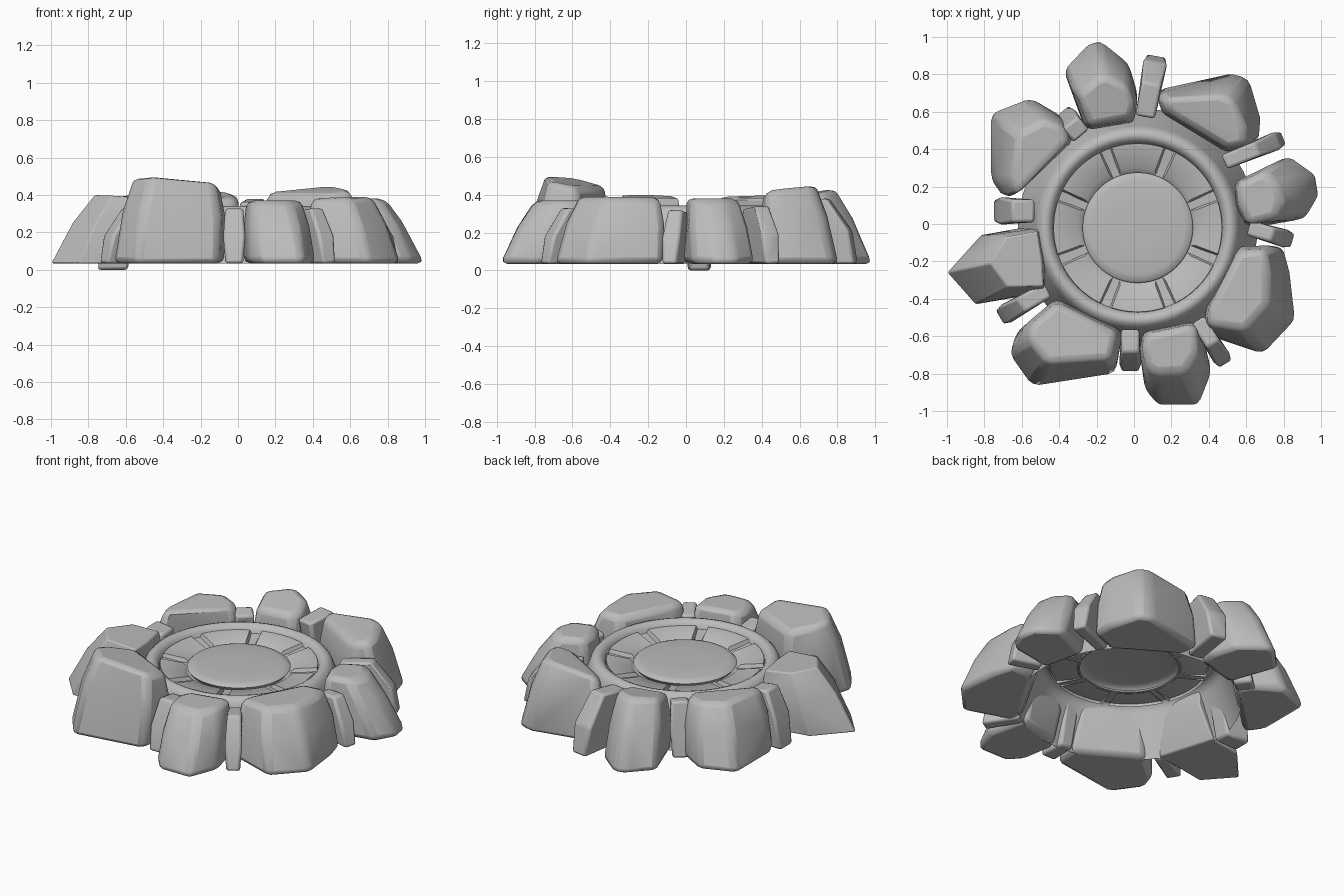
import bpy, bmesh, math
from mathutils import Vector

if "Cube" in bpy.data.objects:
    bpy.data.objects.remove(bpy.data.objects["Cube"], do_unlink=True)

GREY = (0.5, 0.5, 0.5, 1)
stone = bpy.data.materials.new("stone grey")
stone.use_nodes = True
stone.diffuse_color = GREY
stone.node_tree.nodes["Principled BSDF"].inputs["Base Color"].default_value = GREY

HUB = Vector((0.02, -0.02))
BASE = 0.035


def finish(name, bm, angle, bevel=0):
    """Turn a bmesh into a shaded object, with optional bevelled edges."""
    bmesh.ops.recalc_face_normals(bm, faces=bm.faces)
    mesh = bpy.data.meshes.new(name)
    bm.to_mesh(mesh)
    bm.free()
    mesh.materials.append(stone)
    obj = bpy.data.objects.new(name, mesh)
    bpy.context.collection.objects.link(obj)
    if bevel:
        mod = obj.modifiers.new("worn edges", "BEVEL")
        mod.width, mod.segments = bevel, 2
        mod.limit_method, mod.angle_limit = "ANGLE", math.radians(25)
    bpy.ops.object.select_all(action="DESELECT")
    obj.select_set(True)
    bpy.context.view_layer.objects.active = obj
    bpy.ops.object.shade_smooth_by_angle(angle=math.radians(angle))
    return obj


def lathe(name, profile, steps=64):
    """Spin a radius and height profile around the hub axis."""
    bm = bmesh.new()
    verts = [bm.verts.new((HUB.x + r, HUB.y, z)) for r, z in profile]
    edges = [bm.edges.new(pair) for pair in zip(verts, verts[1:])]
    bmesh.ops.spin(bm, geom=verts + edges, cent=(*HUB, 0), axis=(0, 0, 1),
                   angle=math.tau, steps=steps, use_merge=True)
    bmesh.ops.remove_doubles(bm, verts=bm.verts, dist=0.0005)
    return finish(name, bm, 40)


def rock(name, outline, inner_top, outer_top, lean=0.2, bevel=0.035):
    """Hull over an outline whose outer side leans in towards the hub."""
    points = [Vector(p) - HUB for p in outline]
    middle = sum(points, Vector((0, 0))) / len(points)
    near = min(p.length for p in points)
    far = max(p.length for p in points)
    bm = bmesh.new()
    for p in points:
        out = (p.length - near) / (far - near)
        foot = p.normalized() * max(p.length, 0.62)
        waist = p - p.normalized() * out * lean * 0.5
        crown = p - p.normalized() * out * lean
        crown = crown.lerp(middle, 0.1)
        top = inner_top + (outer_top - inner_top) * out
        for flat, z in ((foot, BASE), (waist, top * 0.62), (crown, top)):
            bm.verts.new((*(flat + HUB), z))
    hull = bmesh.ops.convex_hull(bm, input=bm.verts)
    loose = {v for v in hull["geom_interior"] + hull["geom_unused"]
             if isinstance(v, bmesh.types.BMVert)}
    bmesh.ops.delete(bm, geom=list(loose), context="VERTS")
    bmesh.ops.dissolve_limit(bm, angle_limit=0.08, verts=bm.verts, edges=bm.edges)
    return finish(name, bm, 45, bevel)


def wedge(name, start, end, width, height, foot=BASE):
    """Thin stone slab between two ground points, filling a gap."""
    a, b = Vector(start), Vector(end)
    along = (b - a).normalized()
    side = Vector((-along.y, along.x)) * width / 2
    bm = bmesh.new()
    for centre, z, w in ((a + along * 0.06, foot, 0.7), (b, foot, 0.8),
                         (b - along * 0.03, height * 0.55, 1),
                         (a.lerp(b, 0.55), height, 0.8), (a, height * 0.95, 0.8)):
        for s in (-1, 1):
            bm.verts.new((*(centre + side * w * s), z))
    bmesh.ops.convex_hull(bm, input=bm.verts)
    bmesh.ops.dissolve_limit(bm, angle_limit=0.05, verts=bm.verts, edges=bm.edges)
    return finish(name, bm, 45, 0.015)


def sector(name, mid):
    """Raised paving segment in the band between rim and centre disc."""
    bm = bmesh.new()
    rings = []
    for r, z, half in ((0.455, 0.28, 20), (0.45, 0.315, 18),
                       (0.32, 0.298, 17), (0.29, 0.27, 19)):
        rings.append([bm.verts.new((HUB.x + r * math.cos(a), HUB.y + r * math.sin(a), z))
                      for a in (math.radians(mid + half * i / 4) for i in range(-4, 5))])
    for low, high in zip(rings, rings[1:]):
        for i in range(8):
            bm.faces.new((low[i], low[i + 1], high[i + 1], high[i]))
    for i in (0, 8):
        bm.faces.new([ring[i] for ring in rings])
    return finish(name, bm, 40)


# Open hub: sloping skirt, rounded rim and shallow recessed band
lathe("hub_skirt_and_rim", [
    (0.64, BASE), (0.545, 0.29), (0.535, 0.315), (0.515, 0.335), (0.495, 0.342),
    (0.475, 0.335), (0.46, 0.32), (0.45, 0.295), (0.36, 0.28), (0.28, 0.275)])
lathe("centre_disc", [
    (0.28, 0.275), (0.295, 0.295), (0.285, 0.305), (0.25, 0.312), (0.12, 0.314), (0, 0.314)])
for n in range(8):
    sector(f"paving_segment_{n + 1}", n * 45)

# Large boulders around the hub
rock("back_boulder", [(-0.38, 0.83), (-0.25, 0.97), (-0.18, 0.99), (-0.03, 0.87),
                      (0.02, 0.7), (0, 0.54), (-0.26, 0.51)], 0.38, 0.43)
rock("back_left_boulder", [(0.13, 0.72), (0.54, 0.81), (0.62, 0.78), (0.68, 0.57),
                           (0.67, 0.45), (0.5, 0.38), (0.14, 0.6)], 0.4, 0.45, 0.14)
rock("left_boulder", [(0.55, 0.23), (0.84, 0.37), (0.98, 0.27), (1, 0.15),
                      (0.93, 0.03), (0.62, -0.02), (0.54, 0.1)], 0.38, 0.38, 0.22)
rock("front_left_boulder", [(0.55, -0.12), (0.8, -0.12), (0.84, -0.26), (0.87, -0.52),
                            (0.7, -0.7), (0.4, -0.6), (0.38, -0.48)], 0.38, 0.39, 0.17)
rock("front_boulder", [(0.05, -0.57), (0.35, -0.53), (0.42, -0.8), (0.35, -0.98),
                       (0.13, -0.98), (0.06, -0.9), (0.03, -0.7)], 0.37, 0.37)
rock("front_right_boulder", [(-0.42, -0.4), (-0.06, -0.57), (-0.1, -0.8), (-0.55, -0.87),
                             (-0.67, -0.7), (-0.63, -0.58)], 0.44, 0.5, 0.14)
rock("right_boulder", [(-0.5, -0.02), (-0.82, -0.06), (-1, -0.26), (-0.85, -0.43),
                       (-0.5, -0.37), (-0.47, -0.2)], 0.38, 0.4, 0.23)
rock("back_right_boulder", [(-0.77, 0.24), (-0.77, 0.6), (-0.56, 0.68), (-0.39, 0.58),
                            (-0.32, 0.45), (-0.45, 0.35), (-0.7, 0.14)], 0.38, 0.4, 0.18)

# Slim filler stones between the boulders
wedge("back_filler", (0.06, 0.57), (0.12, 0.9), 0.13, 0.38)
wedge("back_left_filler", (0.48, 0.33), (0.8, 0.46), 0.1, 0.34)
wedge("left_filler", (0.61, -0.02), (0.85, -0.09), 0.1, 0.32)
wedge("front_left_filler", (0.34, -0.51), (0.49, -0.75), 0.1, 0.33)
wedge("front_filler", (-0.02, -0.56), (-0.02, -0.79), 0.12, 0.33)
wedge("front_right_filler", (-0.46, -0.35), (-0.72, -0.5), 0.11, 0.33)
wedge("right_filler", (-0.53, 0.07), (-0.75, 0.07), 0.15, 0.35, 0)
wedge("back_right_filler", (-0.28, 0.47), (-0.39, 0.6), 0.13, 0.36)
